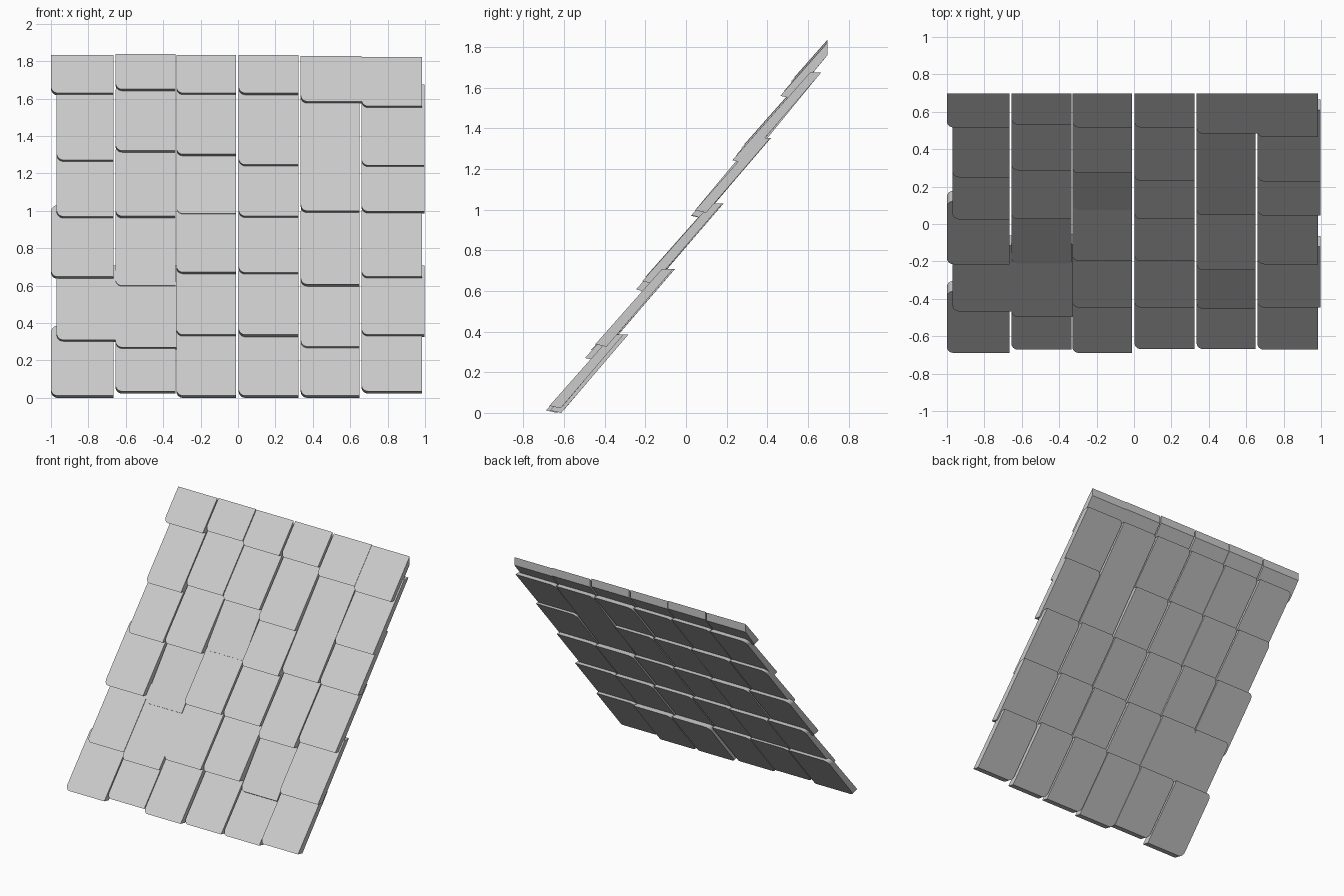
import bpy, bmesh, math

if "Cube" in bpy.data.objects:
    bpy.data.objects.remove(bpy.data.objects["Cube"])

PITCH, TOP0 = 0.3225, 0.385      # row spacing and height of the first row's top
THICK = 0.055                    # tile depth measured along y
SLOPE = 1.13                     # rise per unit depth of each tile
Y_CUT = 0.697                    # vertical cut at the ridge


def front_line(z):
    """Depth of the line all lower tile lips sit on."""
    return -0.698 + 0.745 * z


def outline(x0, x1, z0, z1, r, round_top):
    """Slab outline with rounded corners on the left side only."""
    pts = [(x1, z0), (x1, z1)]
    if round_top:
        pts += [(x0 + r - r * math.sin(a), z1 - r + r * math.cos(a))
                for a in [i * math.pi / 12 for i in range(7)]]
    else:
        pts.append((x0, z1))
    pts += [(x0 + r - r * math.cos(a), z0 + r - r * math.sin(a))
            for a in [i * math.pi / 12 for i in range(7)]]
    return pts


def tile(name, x0, x1, z0, z1, dy=0.0, slope=SLOPE, sunk=False, ridge=False):
    y0 = front_line(z0) + dy
    if ridge:
        z1 = z0 + (Y_CUT - y0) * slope
    bm = bmesh.new()
    fronts, backs = [], []
    for x, z in outline(x0, x1, z0, z1, 0.035, not ridge):
        y = y0 + (z - z0) / slope
        low = 1 - (z - z0) / (z1 - z0)
        yf = y + (0.04 * low if sunk else 0)      # sunk lip lies flush below
        zb = z - 0.012 * (low > 0.5)
        yb = y + THICK
        if ridge and low < 0.5:                   # vertical ridge cut
            yb, zb = Y_CUT, z - THICK * slope
        fronts.append(bm.verts.new((x, yf, z)))
        backs.append(bm.verts.new((x, yb, zb)))
    bm.faces.new(fronts)
    bm.faces.new(backs[::-1])
    n = len(fronts)
    for i in range(n):
        j = (i + 1) % n
        bm.faces.new((fronts[j], fronts[i], backs[i], backs[j]))
    bmesh.ops.recalc_face_normals(bm, faces=bm.faces)
    mesh = bpy.data.meshes.new(name)
    bm.to_mesh(mesh)
    bm.free()
    bpy.context.collection.objects.link(bpy.data.objects.new(name, mesh))


# column extents and the height of each tile's lower lip, bottom row to ridge
columns = [(-1.0, -0.665), (-0.655, -0.335), (-0.33, -0.01),
           (0.003, 0.323), (0.335, 0.65), (0.66, 0.985)]
lips = [
    (0.012, 0.31, 0.648, 0.97, 1.272, 1.63),
    (0.035, 0.27, 0.60, 0.972, 1.322, 1.65),
    (0.012, 0.338, 0.672, 0.985, 1.303, 1.63),
    (0.012, 0.338, 0.67, 0.972, 1.247, 1.63),
    (0.012, 0.275, 0.607, 1.0, None, 1.585),
    (0.035, 0.338, 0.648, 0.997, 1.243, 1.56),
]
sunk_tiles = {(1, 2), (2, 3), (4, 1)}
wide_tiles = {(0, 1): -0.655, (1, 1): -0.33, (4, 5): 0.66}
shifted_rows = {1, 3, 4}

for c, (x0, x1) in enumerate(columns):
    for r, z0 in enumerate(lips[c]):
        if z0 is None:
            continue
        left, right = x0, wide_tiles.get((c, r), x1)
        if r in shifted_rows:                     # staggered outer edges
            left = -0.97 if c == 0 else left
            right = 0.997 if c == 5 else right
        z1, slope = TOP0 + PITCH * r, SLOPE
        if (c, r) == (4, 3):                      # double-length tile
            z1, slope = TOP0 + PITCH * 4, 1.2
        dy = 0.02 if r == 0 and c in (3, 4) else 0.0
        tile(f"roof_tile_{c}_{r}", left, right, z0, z1, dy, slope,
             (c, r) in sunk_tiles, r == 5)
